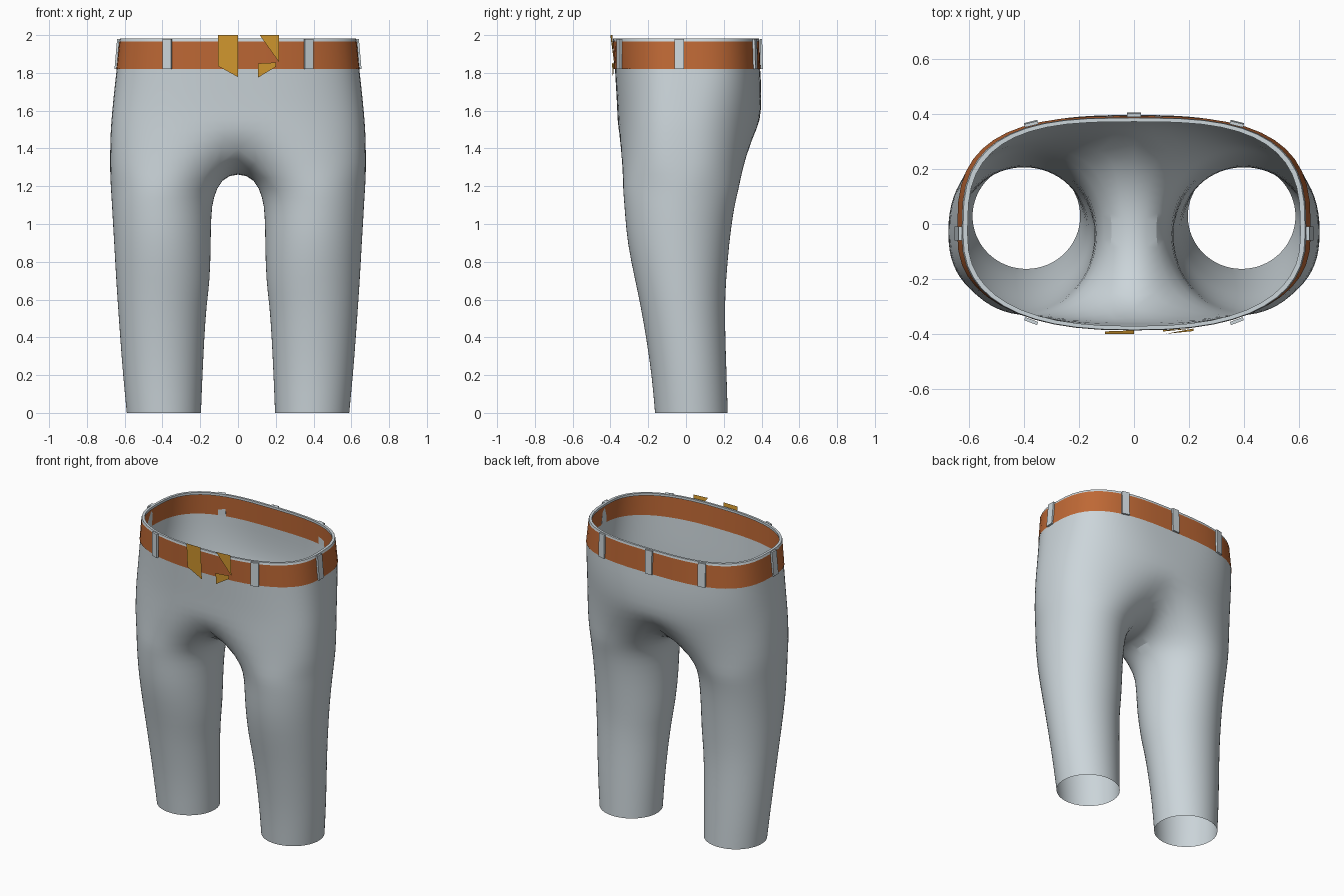
import bpy, math

if "Cube" in bpy.data.objects:
    bpy.data.objects.remove(bpy.data.objects["Cube"])

def material(name, rgb):
    m = bpy.data.materials.new(name)
    m.diffuse_color = (*rgb, 1)
    m.use_nodes = True
    m.node_tree.nodes["Principled BSDF"].inputs["Base Color"].default_value = m.diffuse_color
    return m

GREY = material("grey cloth", (0.60, 0.665, 0.70))
BROWN = material("brown leather", (0.52, 0.14, 0.036))
GOLD = material("gold metal", (0.68, 0.33, 0.03))

def make(name, verts, faces, mat, smooth=True):
    me = bpy.data.meshes.new(name)
    me.from_pydata(verts, [], faces)
    me.materials.append(mat)
    ob = bpy.data.objects.new(name, me)
    bpy.context.collection.objects.link(ob)
    if smooth:
        bpy.context.view_layer.objects.active = ob
        ob.select_set(True)
        bpy.ops.object.shade_smooth_by_angle(angle=math.radians(45))
        ob.select_set(False)
    return ob

def mirror(ob):
    m = ob.modifiers.new("mirror", 'MIRROR')
    m.merge_threshold = 0.002

N, OUT = 32, 25          # verts per leg ring, verts of the outer part
YC = -0.03               # y of the widest point

def half_outline(w, yf, yb, nf, nb):
    """Right half of a body section, from front centre to back centre."""
    pts = []
    for j in range(OUT):
        t = -math.pi / 2 + math.pi * j / (OUT - 1)
        e = 2 / (nf if t < 0 else nb)
        c, s = max(math.cos(t), 0), abs(math.sin(t))
        x = w * c ** e if 0 < j < OUT - 1 else 0.0
        pts.append((x, YC + ((yf if t < 0 else yb) - YC) * s ** e))
    return pts

def leg_ring(z, xi, xo, yf, yb, rise=0.0):
    cx, rx, cy, ry = (xi + xo) / 2, (xo - xi) / 2, (yf + yb) / 2, (yb - yf) / 2
    ring = []
    for j in range(N):
        a = math.radians(-135 + 360 * j / N)
        up = rise * max(0, -math.cos(a))
        ring.append((cx + rx * math.cos(a), cy + ry * math.sin(a), z + up))
    return ring

# Trousers: leg rings (z, inner x, outer x, front y, back y, rise of inner side)
rings = [leg_ring(*r) for r in [
    (0.00, 0.195, 0.590, -0.165, 0.222),
    (0.20, 0.187, 0.610, -0.182, 0.216),
    (0.40, 0.177, 0.625, -0.212, 0.209),
    (0.57, 0.166, 0.637, -0.242, 0.207),
    (0.70, 0.147, 0.646, -0.270, 0.213),
    (0.90, 0.143, 0.657, -0.312, 0.230),
    (1.05, 0.141, 0.666, -0.324, 0.250),
    (1.14, 0.130, 0.671, -0.331, 0.268),
    (1.21, 0.088, 0.676, -0.337, 0.287, 0.03)]]

# Crotch ring: outer part rises to the centre, inner part is the seam curve
crotch = []
for j, (x, y) in enumerate(half_outline(0.680, -0.372, 0.350, 2.6, 2.5)):
    s = abs(j - 12) / 12
    crotch.append((x, y * (1 - 0.13 * s ** 6), 1.31 + 0.13 * s ** 4))
yf, yb = crotch[0][1], crotch[-1][1]
for j in range(OUT, N):
    t = 1 - (j - OUT + 1) / 4
    y = yb * t if t > 0 else -yf * t
    crotch.append((0, y, 1.27 + 0.17 * abs(t) ** 2.2))
rings.append(crotch)

# Hip rings (z, half width, front y, back y, front and back squareness)
for z, *sec in [(1.50, 0.676, -0.362, 0.384, 2.6, 2.4),
                (1.60, 0.667, -0.364, 0.399, 2.55, 2.5),
                (1.72, 0.655, -0.371, 0.400, 2.5, 2.75),
                (1.825, 0.643, -0.377, 0.393, 2.5, 3.0)]:
    rings.append([(x, y, z) for x, y in half_outline(*sec)])

verts, starts, faces = [], [], []
for r in rings:
    starts.append(len(verts))
    verts += r
for k in range(len(rings) - 1):
    a, b = starts[k], starts[k + 1]
    if len(rings[k]) == len(rings[k + 1]) == N:
        faces += [(a + i, a + (i + 1) % N, b + (i + 1) % N, b + i) for i in range(N)]
    else:
        faces += [(a + i, a + i + 1, b + i + 1, b + i) for i in range(OUT - 1)]
trousers = make("trousers", verts, faces, GREY)
for p in trousers.data.polygons:
    p.use_smooth = True
mirror(trousers)
sub = trousers.modifiers.new("smooth", 'SUBSURF')
sub.levels = sub.render_levels = 1

def band(name, sections, mat):
    """Mirrored strip running round the waist."""
    v, f = [], []
    for k, (z, w, f_y, b_y) in enumerate(sections):
        v += [(x, y, z) for x, y in half_outline(w, f_y, b_y, 2.5, 3.0)]
        if k:
            a, b = (k - 1) * OUT, k * OUT
            f += [(a + i, a + i + 1, b + i + 1, b + i) for i in range(OUT - 1)]
    mirror(make(name, v, f, mat))

# Belt and the hem showing above it
band("belt", [(1.82, 0.645, -0.380, 0.394), (1.97, 0.628, -0.387, 0.388)], BROWN)
band("waist_hem", [(1.967, 0.629, -0.388, 0.389), (1.982, 0.624, -0.386, 0.387),
                   (1.982, 0.607, -0.372, 0.373), (1.966, 0.607, -0.372, 0.373)], GREY)

# Belt loops
def belt_loop(x, y, deg, lean=0):
    bpy.ops.mesh.primitive_cube_add(size=1, location=(x, y, 1.9))
    ob = bpy.context.object
    ob.name = "belt_loop"
    ob.scale = (0.05, 0.012, 0.16)
    ob.rotation_euler = (math.radians(lean), 0, math.radians(deg))
    ob.data.materials.append(GREY)

for s in (-1, 1):
    belt_loop(s * 0.375, -0.354, s * 21)
    belt_loop(s * 0.641, -0.035, s * 90, -5)
    belt_loop(s * 0.375, 0.366, s * 166, -1.5)
belt_loop(0, 0.399, 180, -1.5)

# Buckle pieces: thin plates leaning forward at the top, right end bent to the belt
def plate(name, pts):
    v = [(x, -0.388 - 0.014 * (z - 1.78) / 0.22 + 0.1 * max(0, x - 0.1), z) for x, z in pts]
    make(name, v, [tuple(range(len(v)))], GOLD, smooth=False)

plate("buckle_left", [(-0.106, 1.836), (0, 1.778), (0, 2.0), (-0.106, 2.0)])
plate("buckle_right_top", [(0.217, 1.857), (0.217, 2.0), (0.115, 2.0)])
plate("buckle_right_bottom", [(0.106, 1.775), (0.2, 1.832), (0.2, 1.855), (0.106, 1.85)])
